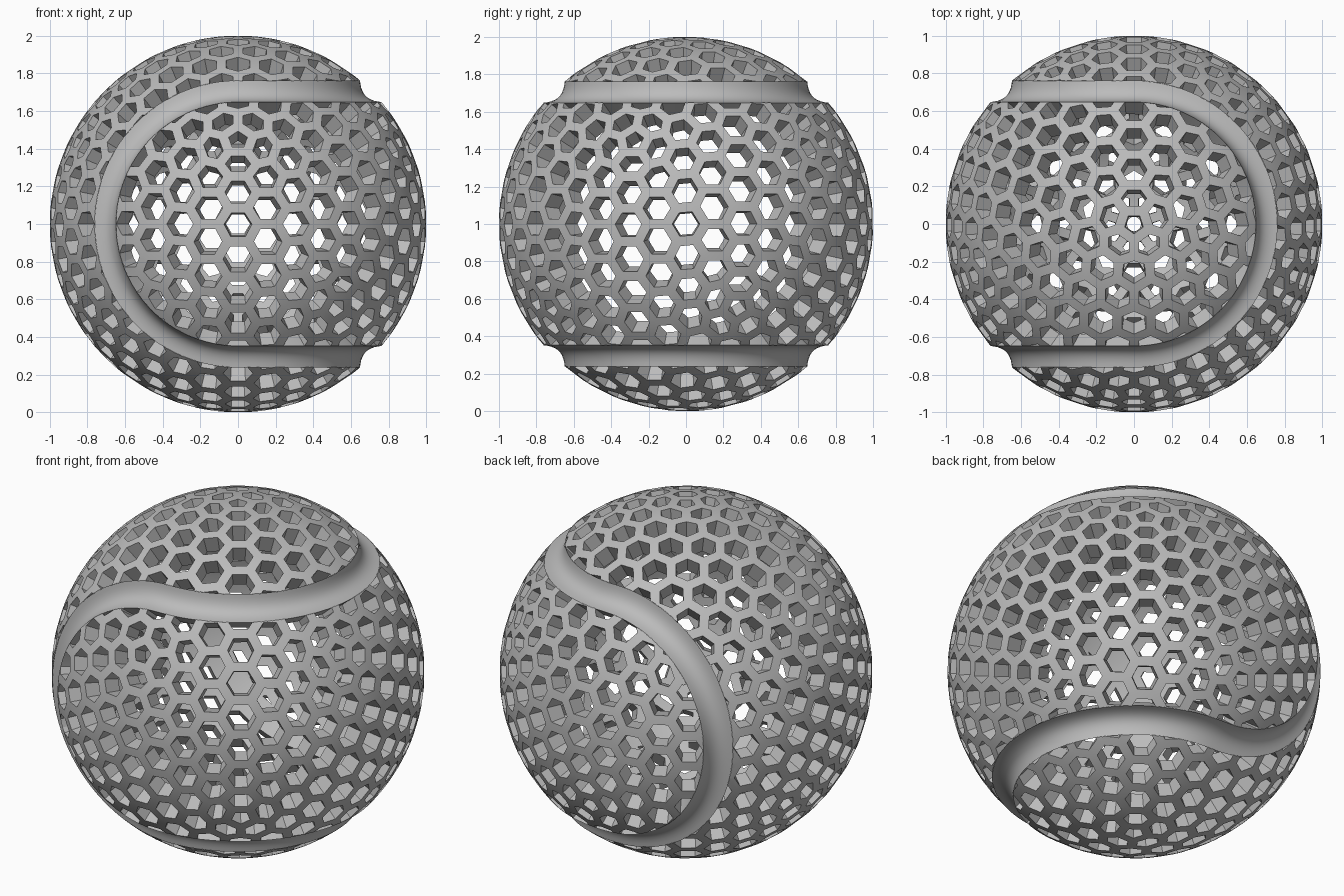
import bpy, bmesh
from math import sin, cos, pi, sqrt, radians
from mathutils import Vector, Matrix

if "Cube" in bpy.data.objects:
    bpy.data.objects.remove(bpy.data.objects["Cube"])

CENTRE = Vector((0, 0, 1))
THICKNESS = 0.1        # shell wall
STRUT = 0.026          # half the width of the lattice bars
HALF_BAND = 0.081      # half the seam width, as an angle
GROOVE = 0.04          # seam depth

grey = bpy.data.materials.new("plain_grey")
grey.use_nodes = True
grey.diffuse_color = (0.5, 0.5, 0.5, 1)
grey.node_tree.nodes["Principled BSDF"].inputs["Base Color"].default_value = (0.5, 0.5, 0.5, 1)


def add_object(name, bm):
    mesh = bpy.data.meshes.new(name)
    bmesh.ops.recalc_face_normals(bm, faces=bm.faces)
    bm.to_mesh(mesh)
    bm.free()
    mesh.materials.append(grey)
    obj = bpy.data.objects.new(name, mesh)
    obj.location = CENTRE
    bpy.context.collection.objects.link(obj)
    return obj


def activate(obj):
    bpy.ops.object.select_all(action='DESELECT')
    obj.select_set(True)
    bpy.context.view_layer.objects.active = obj


def seam_path(steps=48):
    """Closed seam of four half circles: (point, tangent) pairs on the unit sphere."""
    h = sqrt(0.5)
    path = []
    for part in range(4):
        for i in range(steps):
            a = pi * i / steps
            s, c = h * sin(a), h * cos(a)
            p, t = [
                ((s, -c, h), (c, s, 0)),
                ((-s, h, c), (-c, 0, -s)),
                ((s, c, -h), (c, -s, 0)),
                ((-s, -h, -c), (-c, 0, s)),
            ][part]
            path.append((Vector(p), Vector(t).normalized()))
    return path


def sweep(profile):
    """Sweep a closed (angle, radius) profile along the seam."""
    bm = bmesh.new()
    rings = []
    for p, t in seam_path():
        side = p.cross(t)
        rings.append([bm.verts.new(r * (p * cos(w) + side * sin(w))) for w, r in profile])
    n = len(profile)
    for k, ring in enumerate(rings):
        following = rings[(k + 1) % len(rings)]
        for j in range(n):
            m = (j + 1) % n
            bm.faces.new((ring[j], ring[m], following[m], following[j]))
    return bm


# Honeycomb shell: truncated icosphere, every cell opened up
bm = bmesh.new()
bmesh.ops.create_icosphere(bm, subdivisions=3, radius=1,
                           matrix=Matrix.Rotation(radians(-90), 4, 'Z'))
bmesh.ops.bevel(bm, geom=bm.verts[:] + bm.edges[:], offset=100 / 3,
                offset_type='PERCENT', segments=1, profile=0.5,
                affect='VERTICES', clamp_overlap=False)
bmesh.ops.remove_doubles(bm, verts=bm.verts, dist=0.001)
cells = bm.faces[:]
bmesh.ops.inset_individual(bm, faces=cells, thickness=STRUT, use_even_offset=True)
bmesh.ops.delete(bm, geom=cells, context='FACES_ONLY')
for v in bm.verts:
    v.co.normalize()
shell = add_object("honeycomb_shell", bm)
solid = shell.modifiers.new("wall", 'SOLIDIFY')
solid.thickness = THICKNESS
solid.offset = -1

# Cutter that clears the lattice where the seam runs
w = HALF_BAND * 0.98
cutter = add_object("seam_cutter", sweep([(-w, 0.8), (w, 0.8), (w, 1.1), (-w, 1.1)]))
cutter.hide_render = True
cut = shell.modifiers.new("seam_cut", 'BOOLEAN')
cut.operation = 'DIFFERENCE'
cut.solver = 'EXACT'
cut.object = cutter
activate(shell)
for name in ("wall", "seam_cut"):
    bpy.ops.object.modifier_apply(modifier=name)
bpy.data.objects.remove(cutter)

# Solid seam band with a hollow outer face
SEGMENTS = 10
profile = [(-HALF_BAND, 1 - THICKNESS), (HALF_BAND, 1 - THICKNESS)]
for i in range(SEGMENTS + 1):
    u = 1 - 2 * i / SEGMENTS
    profile.append((HALF_BAND * u, 1 - GROOVE * (1 - u * u)))
band = add_object("seam_band", sweep(profile))

for obj in (shell, band):
    activate(obj)
    bpy.ops.object.shade_smooth_by_angle(angle=radians(35))
